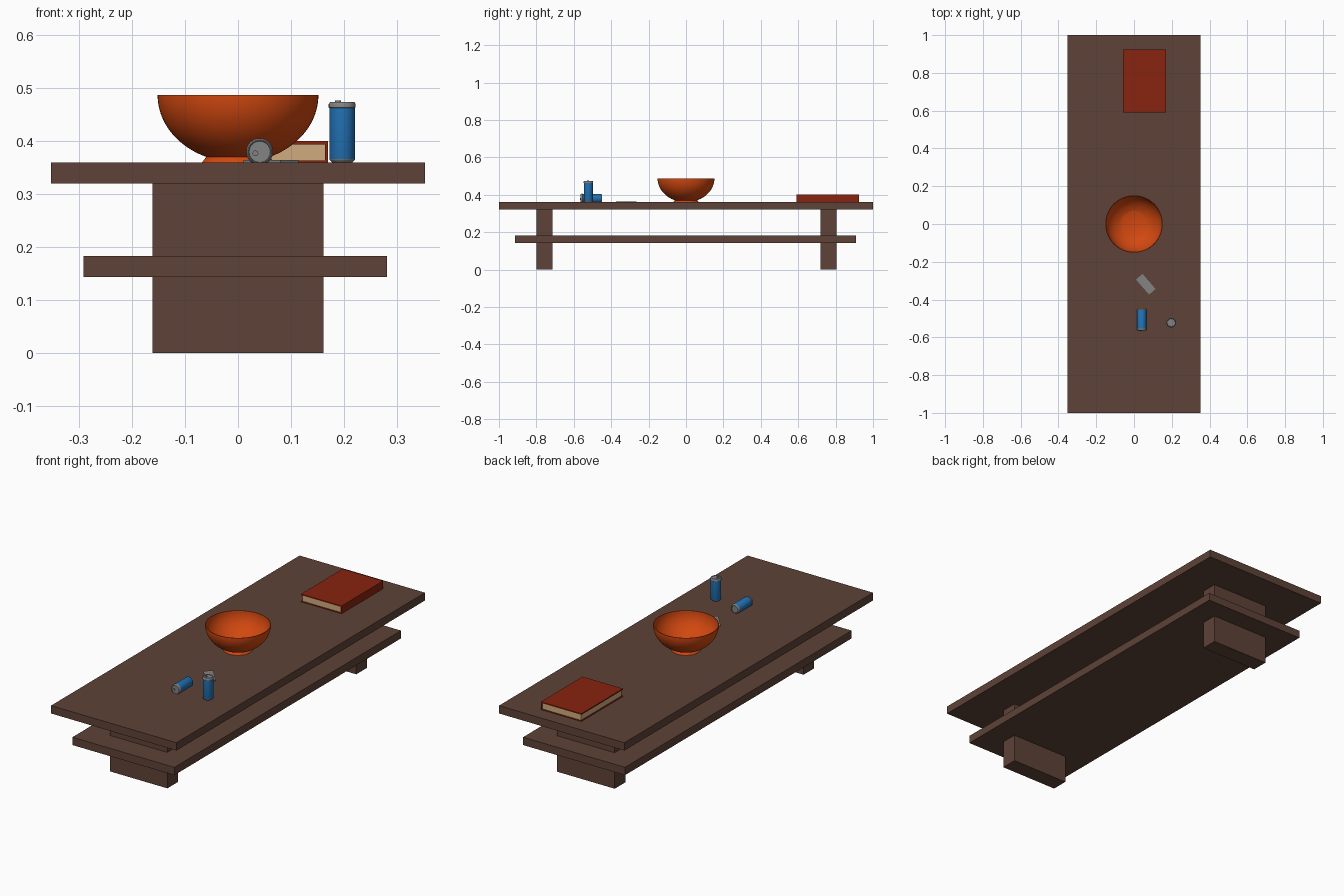
import bpy, bmesh, math
from mathutils import Matrix, Vector

cube = bpy.data.objects.get("Cube")
if cube:
    bpy.data.objects.remove(cube, do_unlink=True)


def material(name, rgb):
    """Flat colour from 0-255 screen values, stored as linear."""
    lin = [((c / 255 + 0.055) / 1.055) ** 2.4 for c in rgb] + [1.0]
    m = bpy.data.materials.new(name)
    m.use_nodes = True
    m.diffuse_color = lin
    bsdf = m.node_tree.nodes["Principled BSDF"]
    bsdf.inputs["Base Color"].default_value = lin
    bsdf.inputs["Roughness"].default_value = 0.7
    return m


wood = material("dark_wood", (94, 66, 55))
orange = material("orange_glaze", (210, 72, 16))
red = material("red_cover", (137, 35, 15))
cream = material("cream_paper", (208, 172, 126))
blue = material("blue_paint", (34, 115, 182))
grey = material("grey_metal", (131, 131, 131))


def finish(name, bm, mats, smooth=False):
    bmesh.ops.recalc_face_normals(bm, faces=bm.faces)
    mesh = bpy.data.meshes.new(name)
    bm.to_mesh(mesh)
    bm.free()
    for m in mats:
        mesh.materials.append(m)
    obj = bpy.data.objects.new(name, mesh)
    bpy.context.collection.objects.link(obj)
    if smooth:
        bpy.ops.object.select_all(action='DESELECT')
        obj.select_set(True)
        bpy.context.view_layer.objects.active = obj
        bpy.ops.object.shade_smooth_by_angle(angle=math.radians(35))
    return obj


def box(name, x, y, z, mat):
    """Box from (min, max) pairs on each axis."""
    bm = bmesh.new()
    size = [b - a for a, b in (x, y, z)]
    mid = Vector([(a + b) / 2 for a, b in (x, y, z)])
    bmesh.ops.create_cube(bm, size=1, matrix=Matrix.Translation(mid) @ Matrix.Diagonal((*size, 1)))
    return finish(name, bm, [mat])


def lathe(profile, steps):
    """Spin a list of (radius, height) points around z."""
    bm = bmesh.new()
    verts = [bm.verts.new((r, 0, z)) for r, z in profile]
    edges = [bm.edges.new(pair) for pair in zip(verts, verts[1:])]
    bmesh.ops.spin(bm, geom=verts + edges, axis=(0, 0, 1), cent=(0, 0, 0),
                   angle=math.tau, steps=steps)
    bmesh.ops.remove_doubles(bm, verts=bm.verts, dist=1e-5)
    return bm


# Table: top, lower shelf passing through two slab legs
box("table_top", (-0.353, 0.353), (-1, 1), (0.32, 0.36), wood)
box("lower_shelf", (-0.292, 0.282), (-0.915, 0.908), (0.143, 0.183), wood)
for name, y in (("front_leg", (-0.80, -0.715)), ("back_leg", (0.72, 0.805))):
    box(name, (-0.162, 0.162), y, (0, 0.32), wood)


# Bowl: flared foot, elliptical wall, thin rim and flat inner floor
def arc(a, b, start, n=16):
    t0 = math.acos(start / a)
    return [(a * math.cos(t0 * (1 - i / n)), 0.487 - b * math.sin(t0 * (1 - i / n)))
            for i in range(n + 1)]


bowl_profile = ([(0, 0.36), (0.068, 0.36)] + arc(0.152, 0.127, 0.06)
                + arc(0.1495, 0.124, 0.065)[::-1] + [(0, 0.3748)])
finish("bowl", lathe(bowl_profile, 64), [orange], smooth=True)

# Book: two covers and a spine around an inset page block
bx, by = (-0.058, 0.17), (0.59, 0.925)
box("book_bottom_cover", bx, by, (0.36, 0.3635), red)
box("book_top_cover", bx, by, (0.394, 0.40), red)
box("book_spine", (0.164, 0.17), by, (0.3635, 0.394), red)
box("book_pages", (-0.053, 0.164), (0.594, 0.921), (0.3635, 0.394), cream)

# Drink cans: blue body, grey ends, small raised tab on the lid
can_profile = [(0, 0.003), (0.017, 0.003), (0.019, 0), (0.0235, 0.004), (0.0243, 0.006),
               (0.0243, 0.103), (0.0255, 0.104), (0.0255, 0.110), (0.0225, 0.1145),
               (0.021, 0.1145), (0.020, 0.1125), (0, 0.1125)]


def can(name, matrix):
    bm = lathe(can_profile, 32)
    for f in bm.faces:
        f.material_index = 0 if 0.005 < f.calc_center_median().z < 0.1032 else 1
    tab = bmesh.ops.create_cone(bm, cap_ends=True, segments=16, radius1=0.0055, radius2=0.0055,
                                depth=0.005, matrix=Matrix.Translation((-0.008, -0.003, 0.114)))
    for f in {f for v in tab["verts"] for f in v.link_faces}:
        f.material_index = 1
    bm.transform(matrix)
    finish(name, bm, [blue, grey], smooth=True)


can("standing_can", Matrix.Translation((0.197, -0.522, 0.36)))
can("lying_can", Matrix.Translation((0.041, -0.449, 0.38)) @ Matrix.Rotation(math.pi / 2, 4, 'X'))

# Flat handset lying at an angle
handset = box("handset", (-0.053, 0.053), (-0.023, 0.023), (0, 0.004), grey)
handset.location = (0.0625, -0.319, 0.36)
handset.rotation_euler.z = math.radians(-49)
